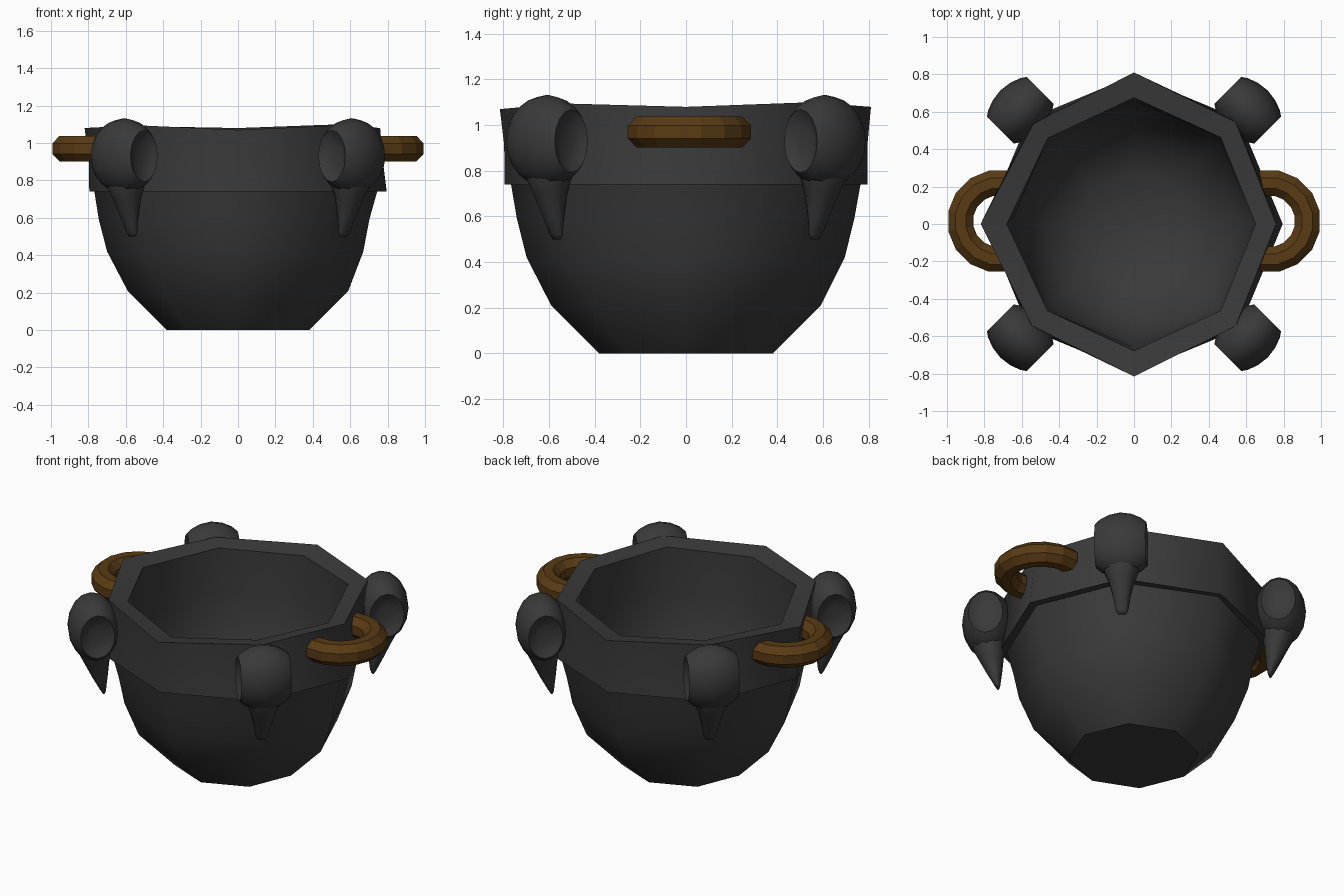
import bpy, bmesh
from math import sin, cos, pi, radians
from mathutils import Matrix

if "Cube" in bpy.data.objects:
    bpy.data.objects.remove(bpy.data.objects["Cube"])


def material(name, rgb):
    m = bpy.data.materials.new(name)
    m.diffuse_color = (*rgb, 1)
    m.use_nodes = True
    m.node_tree.nodes["Principled BSDF"].inputs["Base Color"].default_value = m.diffuse_color
    return m


IRON = material("dark_iron", (0.042, 0.042, 0.042))
BROWN = material("brown_metal", (0.10, 0.043, 0.007))


def loft(name, rings, mat, smooth=True, sharp=()):
    """Skin a list of equal-length point rings, capping both ends."""
    bm = bmesh.new()
    vs = [[bm.verts.new(p) for p in ring] for ring in rings]
    n = len(rings[0])
    for a, b in zip(vs, vs[1:]):
        for i in range(n):
            j = (i + 1) % n
            bm.faces.new((a[i], a[j], b[j], b[i]))
    bm.faces.new(vs[0][::-1])
    bm.faces.new(vs[-1])
    for f in bm.faces:
        f.smooth = smooth
    for k in sharp:
        for i in range(n):
            bm.edges.get((vs[k][i], vs[k][(i + 1) % n])).smooth = False
    bmesh.ops.recalc_face_normals(bm, faces=bm.faces)
    me = bpy.data.meshes.new(name)
    bm.to_mesh(me)
    bm.free()
    me.materials.append(mat)
    ob = bpy.data.objects.new(name, me)
    bpy.context.collection.objects.link(ob)
    return ob


# Pot: eight-sided hammered vessel, outside, band, lip, then inside
profile = [(0.38, 0), (0.59, 0.21), (0.69, 0.42), (0.73, 0.59), (0.76, 0.74),
           (0.795, 0.74), (0.79, 0.91), (0.80, 1.08),
           (0.67, 1.06), (0.66, 0.78), (0.63, 0.5), (0.5, 0.24), (0.28, 0.1)]
wobble_r = [-0.04, -0.03, 0.01, -0.04, 0.02, -0.03, 0.015, -0.03]
wobble_z = [0, 0.02, 0, 0.01, 0, 0.015, -0.01, 0.015]
weight = {2: 0.5, 3: 0.7, 4: 0.4, 6: 0.4, 7: 1, 8: 0.5}
rings = []
for k, (r, z) in enumerate(profile):
    w = weight.get(k, 0)
    lift = 1 if k in (7, 8) else 0
    rings.append([((r + w * wobble_r[i]) * cos(i * pi / 4),
                   (r + w * wobble_r[i]) * sin(i * pi / 4),
                   z + lift * wobble_z[i]) for i in range(8)])
loft("pot", rings, IRON, sharp=(0, 4, 5, 7, 8))

# Lugs: flattened knobs with dished sides and a tapering spike, on the diagonals
# Local x is outward, local y runs along the rim
half = [(0.12, 0.06), (0.13, 0.10), (0.15, 0.138), (0.12, 0.165), (0.065, 0.192)]
knob = [(-t, r) for t, r in half] + [(0, 0.203)] + half[::-1]
knob_rings = [[(0.86 + 0.74 * r * cos(a), t, 0.93 + r * sin(a))
               for a in (i * pi / 8 for i in range(16))] for t, r in knob]
spike = [(0.83, 0.855, 0.10, 0.13), (0.76, 0.85, 0.095, 0.105),
         (0.70, 0.84, 0.075, 0.078), (0.60, 0.82, 0.045, 0.052),
         (0.52, 0.803, 0.018, 0.037), (0.50, 0.80, 0.008, 0.025)]
spike_rings = [[(c + rx * cos(a), ry * sin(a), z)
                for a in (i * pi / 5 for i in range(10))] for z, c, rx, ry in spike]
for k in range(4):
    turn = Matrix.Rotation(radians(45 + 90 * k), 4, 'Z')
    loft(f"lug_knob_{k}", knob_rings, IRON, sharp=(2, 8)).data.transform(turn)
    loft(f"lug_spike_{k}", spike_rings, IRON).data.transform(turn)

# Handles: faceted half rings sunk into the band
R, r = 0.207, 0.074
for name, s in (("handle_right", 1), ("handle_left", -1)):
    arc = []
    for k in range(10):
        a = radians(-101.25 + 22.5 * k)
        ring = []
        for i in range(8):
            b = radians(22.5 + 45 * i)
            d = R + r * cos(b)
            ring.append((s * (0.723 + d * cos(a)), 0.015 + d * sin(a), 0.97 + r * sin(b)))
        arc.append(ring)
    loft(name, arc, BROWN, smooth=False)
